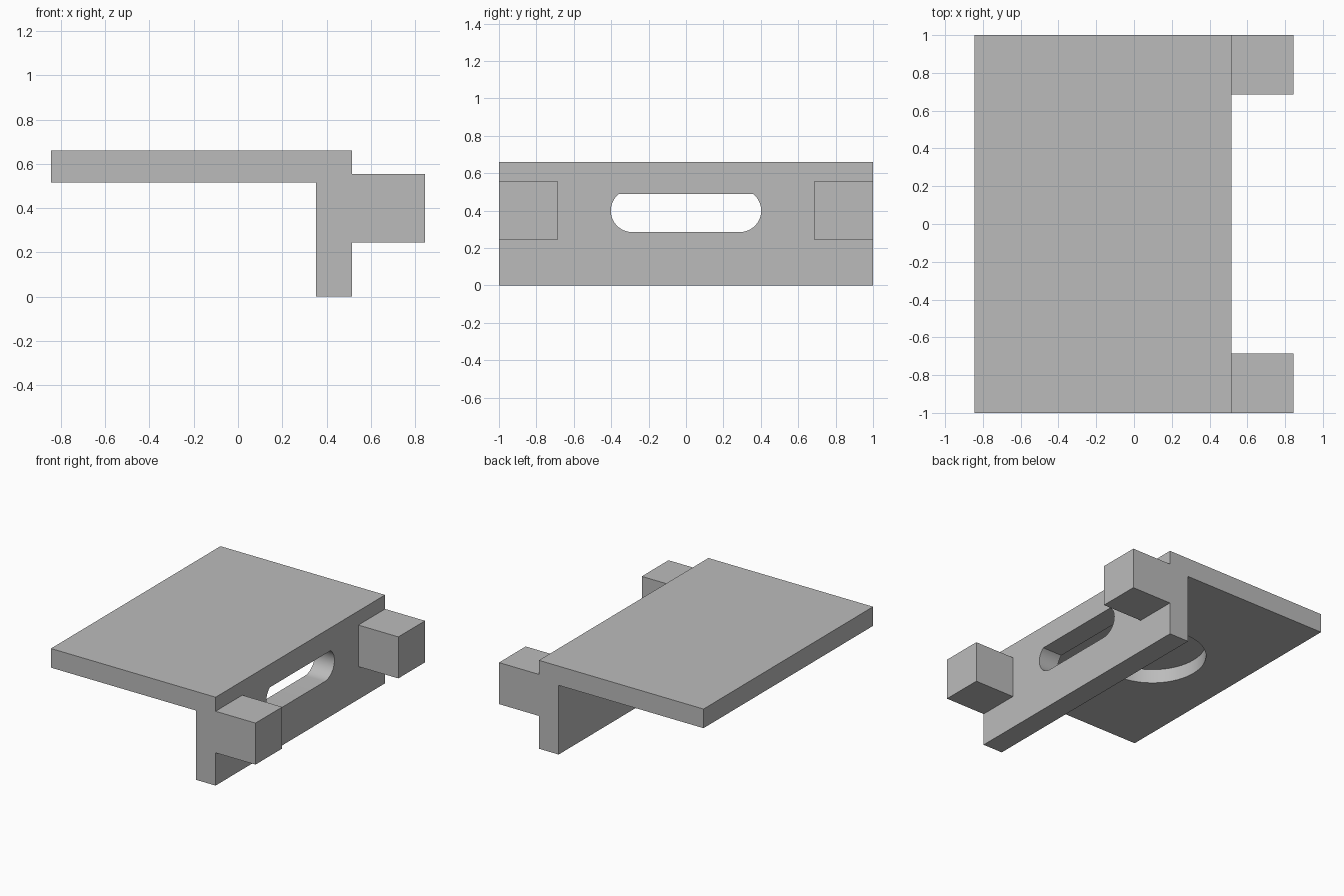
import bpy, bmesh
from math import pi, cos, sin, radians, asin
from mathutils import Vector

if "Cube" in bpy.data.objects:
    bpy.data.objects.remove(bpy.data.objects["Cube"])

grey = bpy.data.materials.new("plain_grey")
grey.use_nodes = True
grey.diffuse_color = (0.5, 0.5, 0.5, 1)
grey.node_tree.nodes["Principled BSDF"].inputs["Base Color"].default_value = (0.5, 0.5, 0.5, 1)


def prism(name, points, offset):
    """Extrude a closed outline of 3D points along an offset vector."""
    bm = bmesh.new()
    face = bm.faces.new([bm.verts.new(p) for p in points])
    grown = bmesh.ops.extrude_face_region(bm, geom=[face])["geom"]
    verts = [v for v in grown if isinstance(v, bmesh.types.BMVert)]
    bmesh.ops.translate(bm, vec=Vector(offset), verts=verts)
    bmesh.ops.recalc_face_normals(bm, faces=bm.faces)
    mesh = bpy.data.meshes.new(name)
    bm.to_mesh(mesh)
    bm.free()
    obj = bpy.data.objects.new(name, mesh)
    bpy.context.collection.objects.link(obj)
    mesh.materials.append(grey)
    return obj


def cut(target, cutter):
    """Subtract a cutter, then discard it."""
    cutter.hide_render = True
    mod = target.modifiers.new("cut", "BOOLEAN")
    mod.operation, mod.solver, mod.object = "DIFFERENCE", "EXACT", cutter
    bpy.context.view_layer.objects.active = target
    bpy.ops.object.modifier_apply(modifier=mod.name)
    bpy.data.objects.remove(cutter)


LEFT, WALL_IN, WALL_OUT, RIGHT = -0.845, 0.352, 0.515, 0.845
TOP, UNDER = 0.66, 0.517

# Top plate and hanging wall as one L-shaped extrusion
outline = [(LEFT, UNDER), (WALL_IN, UNDER), (WALL_IN, 0), (WALL_OUT, 0),
           (WALL_OUT, TOP), (LEFT, TOP)]
bracket = prism("bracket", [(x, -1, z) for x, z in outline], (0, 2, 0))

# Long slot through the wall: round ends, flattened along the top
radius, half, mid, flat = 0.115, 0.287, 0.4, 0.489
lift = asin((flat - mid) / radius)
arc = [-pi / 2 + (lift + pi / 2) * i / 20 for i in range(21)]
side = [(half + radius * cos(a), mid + radius * sin(a)) for a in arc]
slot = side + [(-y, z) for y, z in reversed(side)]
cut(bracket, prism("slot_cutter", [(WALL_IN - 0.1, y, z) for y, z in slot], (0.4, 0, 0)))

# Round blind recess in the underside of the plate
ring = [2 * pi * i / 64 for i in range(64)]
middle = (LEFT + WALL_OUT) / 2
cut(bracket, prism("recess_cutter",
                   [(middle + 0.37 * cos(a), 0.37 * sin(a), UNDER - 0.02) for a in ring],
                   (0, 0, 0.125)))

# Square lugs at both ends of the wall
for name, y in (("front_lug", -1), ("back_lug", 0.685)):
    base = [(WALL_OUT, y), (RIGHT, y), (RIGHT, y + 0.315), (WALL_OUT, y + 0.315)]
    prism(name, [(px, py, 0.245) for px, py in base], (0, 0, 0.31))

# Smooth the curved walls while keeping edges sharp
bpy.ops.object.select_all(action="DESELECT")
bracket.select_set(True)
bpy.context.view_layer.objects.active = bracket
bpy.ops.object.shade_smooth_by_angle(angle=radians(30))
